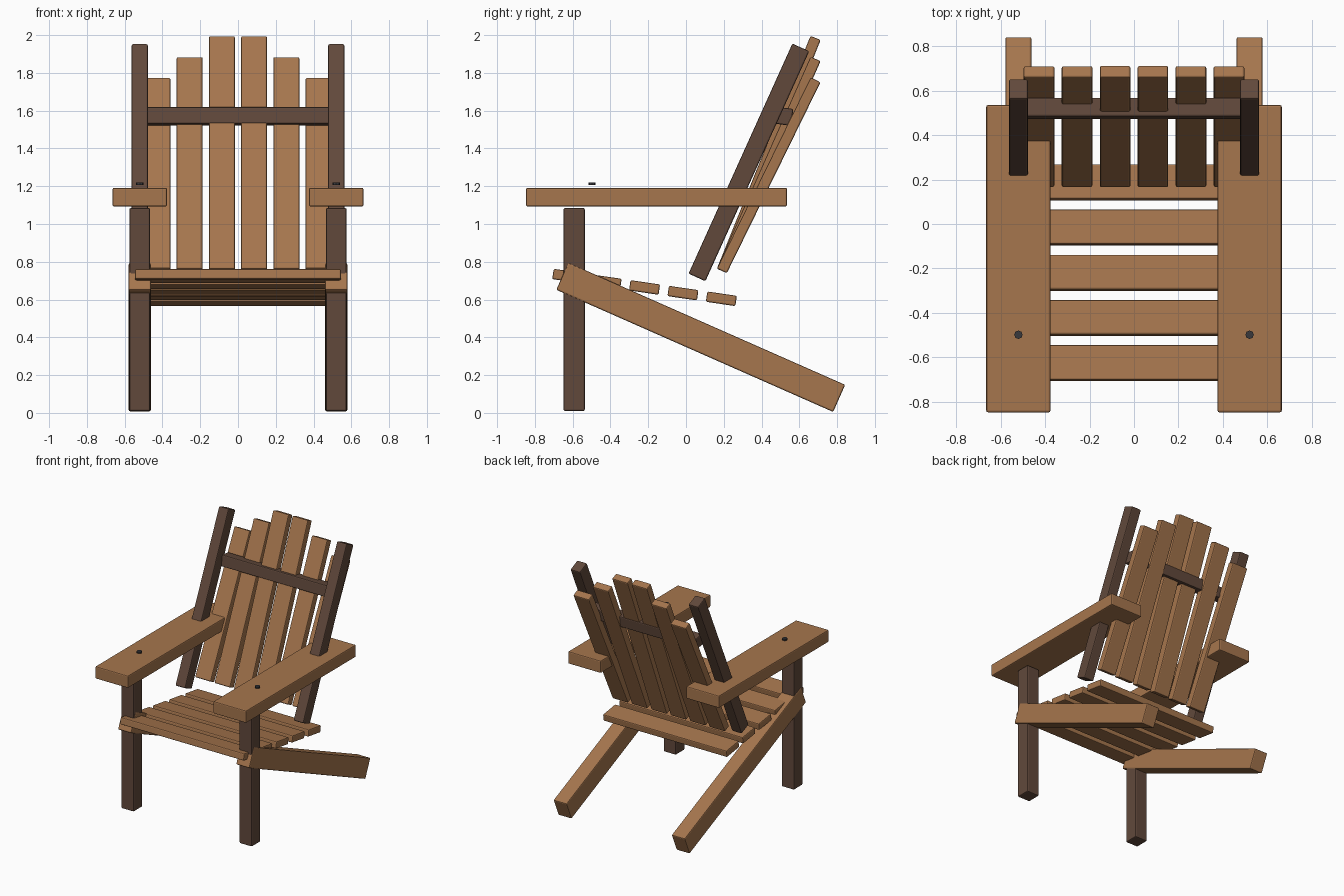
import bpy
from math import radians, atan2, hypot

cube = bpy.data.objects.get("Cube")
if cube:
    bpy.data.objects.remove(cube, do_unlink=True)


def material(name, rgb):
    m = bpy.data.materials.new(name)
    m.use_nodes = True
    m.diffuse_color = (*rgb, 1)
    m.node_tree.nodes["Principled BSDF"].inputs["Base Color"].default_value = (*rgb, 1)
    return m


light_wood = material("light_wood", (0.38, 0.18, 0.075))
dark_wood = material("dark_wood", (0.12, 0.066, 0.044))
metal = material("dark_metal", (0.04, 0.04, 0.045))


def board(name, size, center, mat, tilt=0.0, bevel=0.008):
    """Board with softened edges; tilt in radians about the x axis."""
    bpy.ops.mesh.primitive_cube_add(size=1, location=center, rotation=(tilt, 0, 0))
    ob = bpy.context.object
    ob.name = name
    ob.scale = size
    bpy.ops.object.transform_apply(location=False, rotation=False, scale=True)
    ob.data.materials.append(mat)
    mod = ob.modifiers.new("soft_edges", "BEVEL")
    mod.width = bevel
    mod.segments = 2
    return ob


# Parts that come in left and right pairs
for side, s in (("left", 1), ("right", -1)):
    x = 0.52 * s
    board(f"front_leg_{side}", (0.11, 0.112, 1.075), (x, -0.592, 0.547), dark_wood)
    board(f"rear_leg_rail_{side}", (0.117, 1.602, 0.157), (x, 0.078, 0.40),
          light_wood, radians(-23.8))
    board(f"armrest_{side}", (0.289, 1.382, 0.098), (x, -0.156, 1.142), light_wood)
    board(f"back_post_{side}", (0.086, 0.098, 1.336), (x, 0.333, 1.326),
          dark_wood, radians(-24.3))
    # Bolt head above the armrest
    bpy.ops.mesh.primitive_cylinder_add(vertices=8, radius=0.019, depth=0.013,
                                        location=(x, -0.498, 1.212))
    bolt = bpy.context.object
    bolt.name = f"armrest_bolt_{side}"
    bolt.data.materials.append(metal)

# Seat slats, sloping down to the back
for i in range(5):
    board(f"seat_slat_{i + 1}", (1.09, 0.158, 0.055),
          (0, -0.626 + 0.2033 * i, 0.724 - 0.03 * i), light_wood, radians(-8.3))

# Back slats fan out: shorter ones towards the sides lean further back
foot_y, foot_z, head_y = 0.19, 0.752, 0.686
for i, head_z in enumerate((1.985, 1.874, 1.763)):
    dy, dz = head_y - foot_y, head_z - foot_z
    for side, s in (("left", 1), ("right", -1)):
        board(f"back_slat_{side}_{i + 1}", (0.138, 0.058, hypot(dy, dz)),
              (s * (0.085 + 0.171 * i), foot_y + dy / 2, foot_z + dz / 2),
              light_wood, -atan2(dy, dz))

# Cross rail between the back posts
board("back_cross_rail", (0.97, 0.085, 0.09), (0, 0.52, 1.57), dark_wood, radians(-8))
